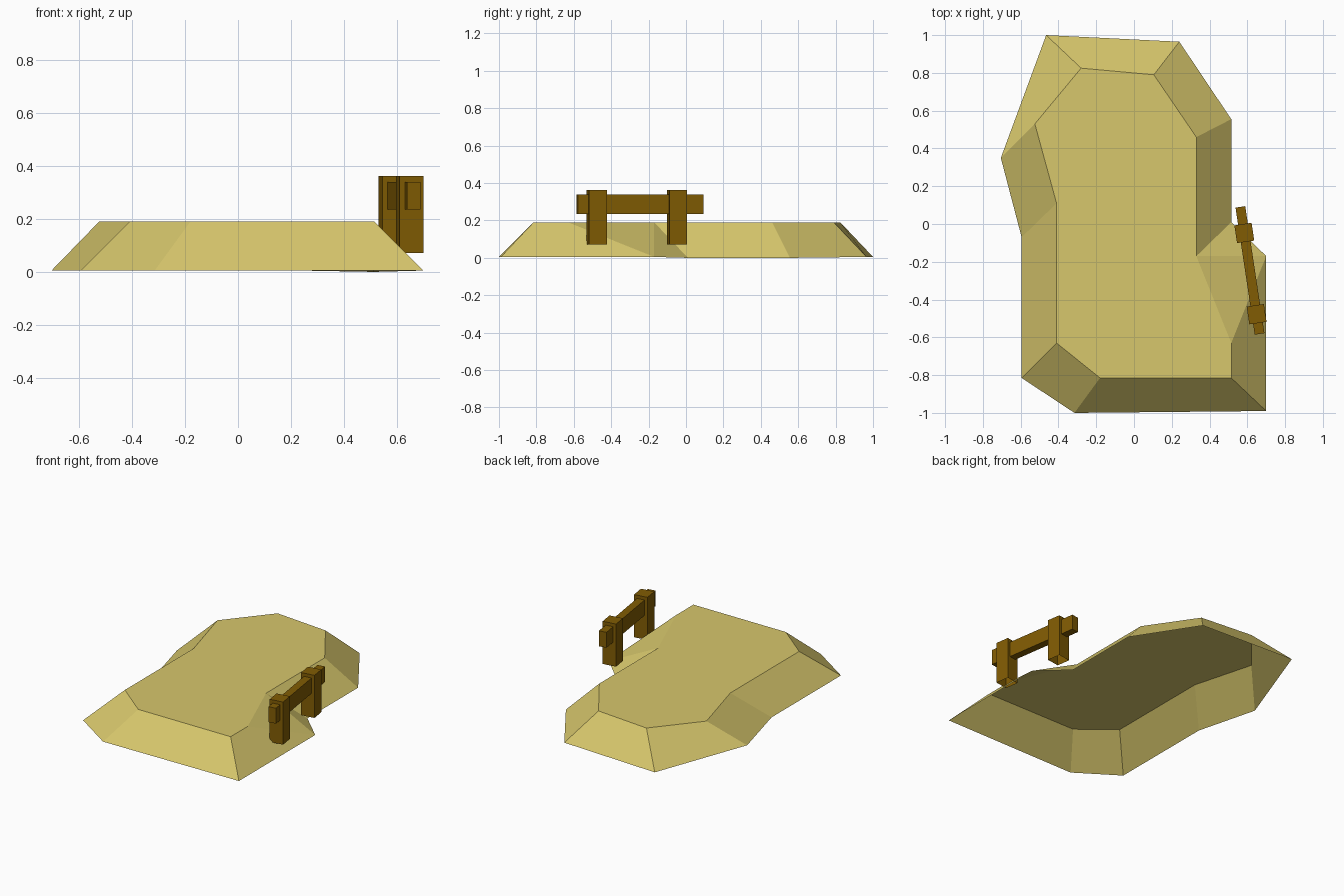
import bpy, bmesh, math
from mathutils import Matrix, Vector

if "Cube" in bpy.data.objects:
    bpy.data.objects.remove(bpy.data.objects["Cube"])


def material(name, rgb):
    m = bpy.data.materials.new(name)
    m.diffuse_color = (*rgb, 1)
    m.use_nodes = True
    m.node_tree.nodes["Principled BSDF"].inputs["Base Color"].default_value = m.diffuse_color
    return m


def add_object(name, bm, mat):
    me = bpy.data.meshes.new(name)
    bm.to_mesh(me)
    bm.free()
    me.materials.append(mat)
    ob = bpy.data.objects.new(name, me)
    bpy.context.collection.objects.link(ob)
    return ob


sand = material("sand", (0.68, 0.57, 0.15))
wood = material("brown wood", (0.22, 0.107, 0.001))

# Mound: flat top outline and wider base outline joined by sloping sides, open below
TOP = [(-0.28, 0.825), (0.105, 0.79), (0.33, 0.46), (0.33, -0.17), (0.515, -0.63),
       (0.515, -0.815), (-0.18, -0.815), (-0.41, -0.63), (-0.41, 0.11), (-0.525, 0.53)]
BASE = [(-0.465, 1.0), (0.24, 0.965), (0.515, 0.555), (0.515, 0.01), (0.70, -0.17),
        (0.70, -0.99), (-0.315, -1.0), (-0.595, -0.815), (-0.595, -0.07), (-0.705, 0.35)]
bm = bmesh.new()
top = [bm.verts.new((x, y, 0.19)) for x, y in TOP]
base = [bm.verts.new((x, y, 0 if i in (2, 3) else 0.005)) for i, (x, y) in enumerate(BASE)]
bm.faces.new(top)
n = len(top)
for i in range(n):
    j = (i + 1) % n
    if i == 3:  # the inner corner folds from the top outline to the base
        bm.faces.new((top[i], base[i], base[j]))
        bm.faces.new((top[i], base[j], top[j]))
    else:
        bm.faces.new((top[i], base[i], base[j], top[j]))
bmesh.ops.recalc_face_normals(bm, faces=bm.faces)
bm.normal_update()
if max(bm.faces, key=lambda f: f.calc_area()).normal.z < 0:
    bmesh.ops.reverse_faces(bm, faces=bm.faces)
add_object("sand_mound", bm, sand)

# Fence beside the mound, turned slightly about z
TURN = Matrix.Rotation(math.radians(8.6), 4, 'Z')
CENTRE = Vector((0.6165, -0.2625, 0))


def fence_box(name, along, z0, z1, width, length, open_bottom=False):
    bm = bmesh.new()
    bmesh.ops.create_cube(bm, size=1)
    bmesh.ops.scale(bm, vec=(width, length, z1 - z0), verts=bm.verts)
    bmesh.ops.translate(bm, vec=(0, along, (z0 + z1) / 2), verts=bm.verts)
    bmesh.ops.transform(bm, matrix=Matrix.Translation(CENTRE) @ TURN, verts=bm.verts)
    bm.normal_update()
    if open_bottom:
        low = [f for f in bm.faces if f.normal.z < -0.9]
        bmesh.ops.delete(bm, geom=low, context='FACES_ONLY')
    return add_object(name, bm, wood)


for label, along in (("front", -0.2175), ("back", 0.2175)):
    fence_box(label + "_post", along, 0.072, 0.362, 0.092, 0.095, True)
fence_box("fence_rail", 0.017, 0.235, 0.34, 0.052, 0.68)
